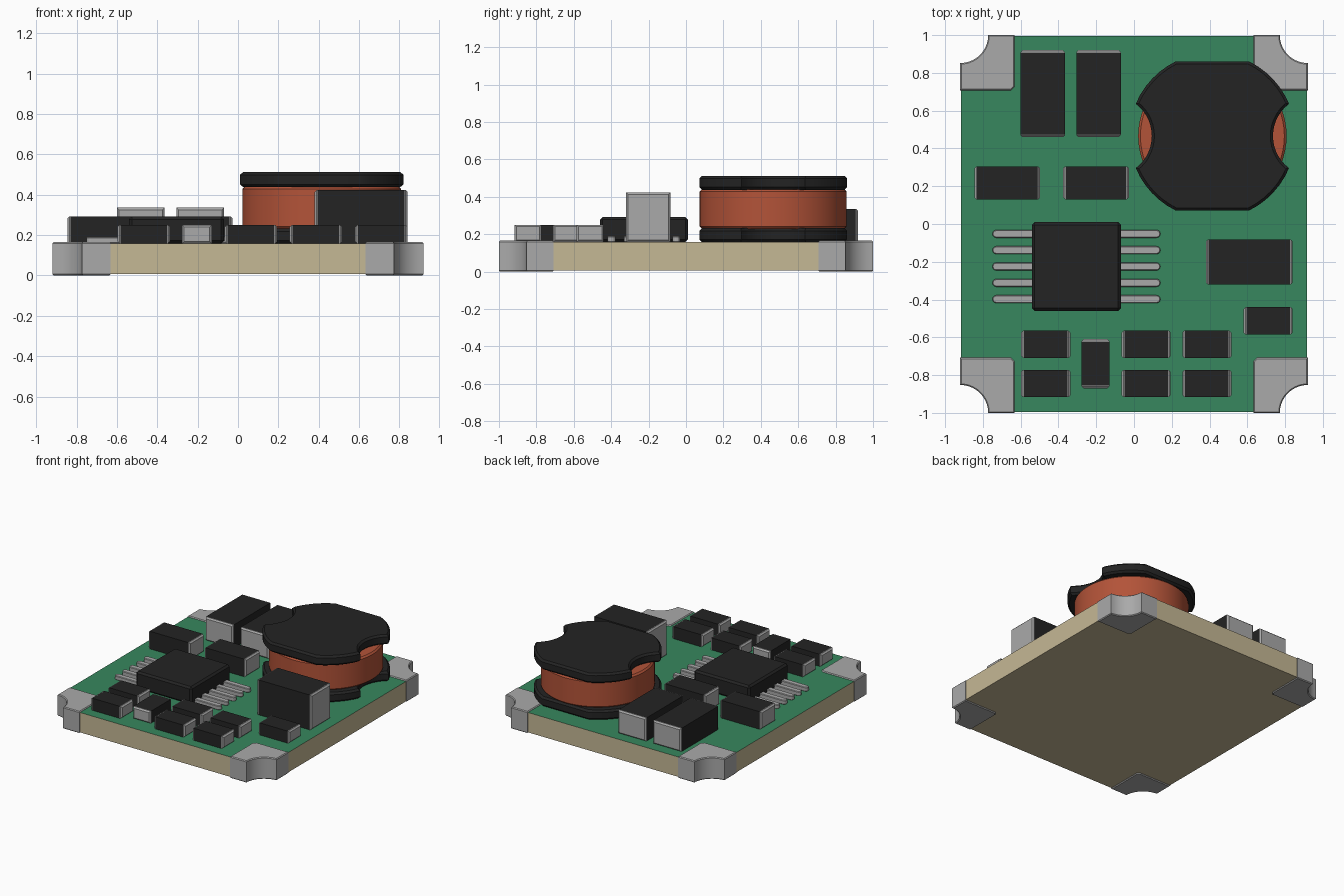
import bpy, bmesh, math
from mathutils import Vector

if "Cube" in bpy.data.objects:
    bpy.data.objects.remove(bpy.data.objects["Cube"], do_unlink=True)


def material(name, rgb):
    m = bpy.data.materials.new(name)
    m.use_nodes = True
    m.diffuse_color = (*rgb, 1)
    m.node_tree.nodes["Principled BSDF"].inputs["Base Color"].default_value = (*rgb, 1)
    return m


GREEN = material("solder mask green", (0.038, 0.245, 0.112))
TAN = material("laminate tan", (0.56, 0.48, 0.30))
METAL = material("tinned metal grey", (0.40, 0.40, 0.40))
BLACK = material("package black", (0.017, 0.017, 0.017))
COPPER = material("copper orange", (0.45, 0.087, 0.04))

BOARD_TOP = 0.158


def prism(name, outline, z0, z1, mat, bevel=0.0, rule=None, smooth=False):
    """Extrude an outline from z0 to z1; bevel the edges chosen by rule."""
    bm = bmesh.new()
    base = bm.faces.new([bm.verts.new((x, y, z0)) for x, y in outline])
    ext = bmesh.ops.extrude_face_region(bm, geom=[base])
    for v in ext["geom"]:
        if isinstance(v, bmesh.types.BMVert):
            v.co.z = z1
    bmesh.ops.recalc_face_normals(bm, faces=bm.faces[:])
    if bevel:
        edges = [e for e in bm.edges
                 if (rule is None or rule(e)) and e.calc_face_angle(0) > math.radians(30)]
        bmesh.ops.bevel(bm, geom=edges, offset=bevel, segments=1,
                        affect='EDGES', clamp_overlap=True)
    mesh = bpy.data.meshes.new(name)
    bm.to_mesh(mesh)
    bm.free()
    mesh.materials.append(mat)
    ob = bpy.data.objects.new(name, mesh)
    bpy.context.collection.objects.link(ob)
    if smooth:
        bpy.ops.object.select_all(action='DESELECT')
        ob.select_set(True)
        bpy.context.view_layer.objects.active = ob
        bpy.ops.object.shade_smooth_by_angle(angle=math.radians(30))
    return ob


def rect(x0, x1, y0, y1):
    return [(x0, y0), (x1, y0), (x1, y1), (x0, y1)]


def arc(cx, cy, r, a0, a1, n):
    return [(cx + r * math.cos(a0 + (a1 - a0) * i / n),
             cy + r * math.sin(a0 + (a1 - a0) * i / n)) for i in range(n + 1)]


def horizontal(e):
    return abs(e.verts[0].co.z - e.verts[1].co.z) < 1e-5


# Circuit board with a quarter-round notch at each corner
HX, HY = 0.917, 0.995
outline = []
for sx, sy, a in ((1, 1, 1.5), (-1, 1, 2.0), (-1, -1, 0.5), (1, -1, 1.0)):
    corner = arc(sx * HX, sy * HY, 0.155, a * math.pi, (a - 0.5) * math.pi, 8)
    outline += corner
board = prism("circuit_board", outline, 0.007, BOARD_TOP, TAN)
board.data.materials.append(GREEN)
for p in board.data.polygons:
    p.material_index = 1 if p.normal.z > 0.9 else 0

# Plated corner contacts
for sx, fb in ((-1, "right"), (1, "left")):
    for sy, side in ((-1, "front"), (1, "back")):
        pts = arc(0.92, 1.0, 0.148, math.pi, 1.5 * math.pi, 10)
        pts += [(0.92, 0.708), (0.652, 0.708), (0.632, 0.728), (0.632, 1.0)]
        prism(f"corner_contact_{side}_{fb}", [(sx * x, sy * y) for x, y in pts],
              0, 0.165, METAL, 0.006, horizontal, smooth=True)


def chip(name, x0, x1, y0, y1, top, axis):
    """Black block with thin bevelled metal caps at both ends of an axis."""
    t = 0.015
    lo, hi = [x0, y0], [x1, y1]
    b_lo, b_hi = lo[:], hi[:]
    b_lo[axis] += t
    b_hi[axis] -= t
    prism(name + "_body", rect(b_lo[0], b_hi[0], b_lo[1], b_hi[1]), BOARD_TOP, top, BLACK)
    for tag, outer, inner in (("a", lo[axis], b_lo[axis]), ("b", hi[axis], b_hi[axis])):
        c_lo, c_hi = lo[:], hi[:]
        c_lo[axis], c_hi[axis] = min(outer, inner), max(outer, inner)
        prism(f"{name}_terminal_{tag}", rect(c_lo[0], c_hi[0], c_lo[1], c_hi[1]),
              BOARD_TOP, top, METAL, 0.01,
              lambda e: all(abs(v.co[axis] - outer) < 1e-5 for v in e.verts))


# Tall capacitors at the back, mid-size parts and the large part at the left
chip("tall_capacitor_1", -0.60, -0.365, 0.46, 0.92, 0.335, 1)
chip("tall_capacitor_2", -0.305, -0.07, 0.46, 0.92, 0.335, 1)
chip("medium_capacitor_1", -0.845, -0.497, 0.13, 0.305, 0.292, 0)
chip("medium_capacitor_2", -0.375, -0.027, 0.13, 0.305, 0.292, 0)
chip("large_capacitor", 0.38, 0.84, -0.32, -0.083, 0.423, 0)

# Small resistors
chip("side_resistor", 0.58, 0.84, -0.585, -0.44, 0.25, 0)
chip("upright_resistor", -0.277, -0.13, -0.87, -0.61, 0.25, 1)
for i, x in enumerate((-0.597, -0.066, 0.256)):
    for j, y in enumerate((-0.917, -0.71)):
        chip(f"small_resistor_{i + 1}_{j + 1}", x, x + 0.26, y, y + 0.145, 0.25, 0)

# Controller chip with five flat round-ended leads per side
prism("controller_body", rect(-0.54, -0.07, -0.46, 0.01), BOARD_TOP, 0.292, BLACK, 0.014)
for i in range(5):
    y = -0.052 - 0.0865 * i
    for side, tip, d in (("right", -0.75, -1), ("left", 0.14, 1)):
        r = 0.021
        root = tip - d * 0.23
        end = arc(tip - d * r, y, r, -math.pi / 2 * d, math.pi / 2 * d, 6)
        if d < 0:
            end = [(2 * (tip + r) - px, py) for px, py in end]
        prism(f"lead_{side}_{i + 1}", end + [(root, end[-1][1]), (root, end[0][1])],
              BOARD_TOP, 0.19, METAL, 0.004, horizontal)

# Inductor: two flanges with flat front and back and scooped sides
CX, CY, R = 0.415, 0.466, 0.44
a_scoop, a_flat = math.asin(0.17 / R), math.asin(0.395 / R)
s_half = math.asin(0.17 / 0.2125)
scoop_x = R * math.cos(a_scoop) + 0.2125 * math.cos(s_half)
right_half = arc(0, 0, R, -a_flat, -a_scoop, 6)
right_half += arc(scoop_x, 0, 0.2125, math.pi + s_half, math.pi - s_half, 14)[1:-1]
right_half += arc(0, 0, R, a_scoop, a_flat, 6)
flange = right_half + [(-x, -y) for x, y in right_half]
flange = [(CX + x, CY + y) for x, y in flange]
prism("inductor_base_flange", flange, BOARD_TOP, 0.232, BLACK, 0.014, horizontal, True)
prism("inductor_top_flange", flange, 0.437, 0.512, BLACK, 0.014, horizontal, True)

# Copper winding around the core
circle = arc(CX, CY, 0.393, 0, 2 * math.pi, 64)[:-1]
prism("inductor_winding", circle, 0.229, 0.44, COPPER, 0.012, horizontal, True)
